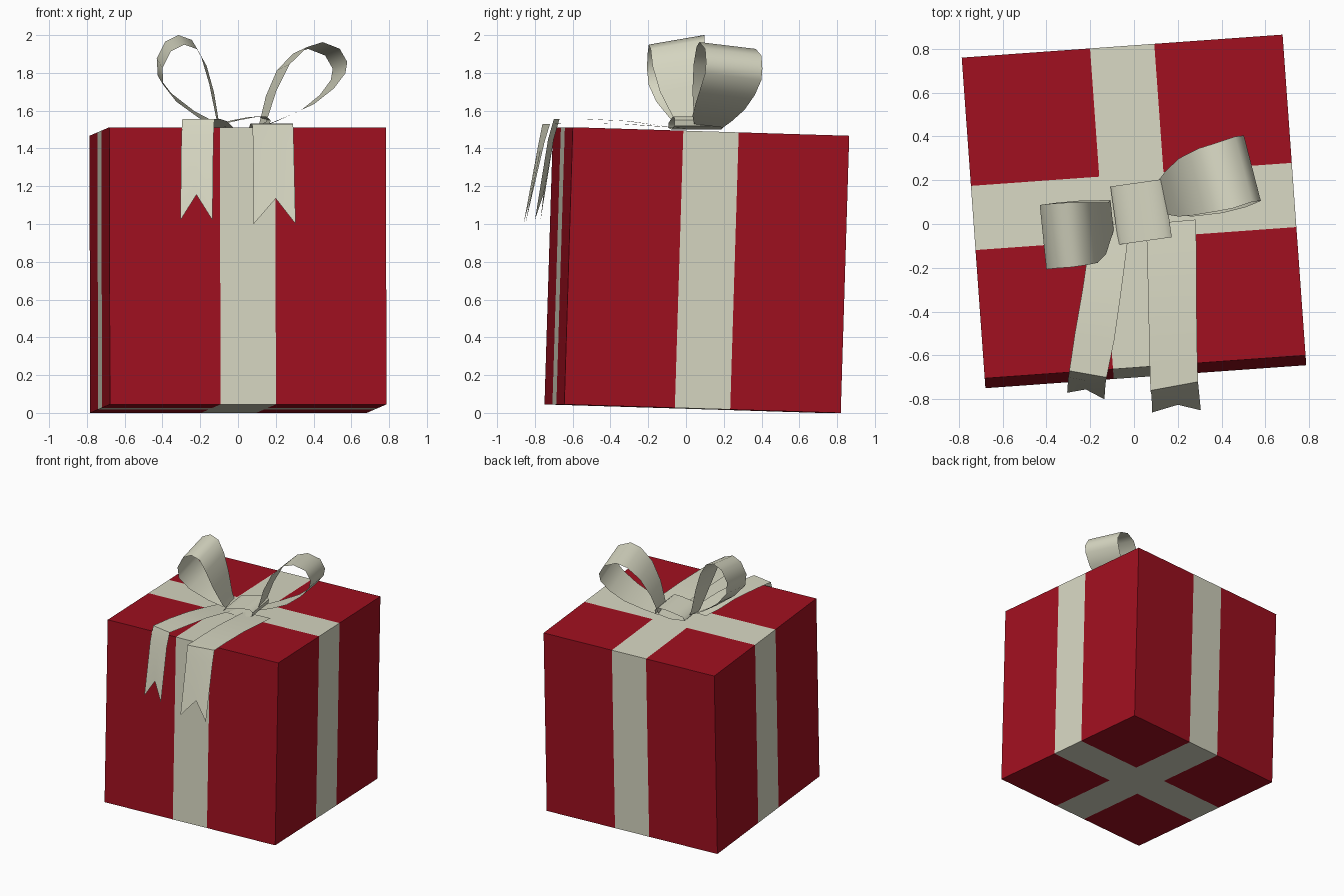
import bpy, bmesh
from math import radians
from mathutils import Matrix, Vector

if "Cube" in bpy.data.objects:
    bpy.data.objects.remove(bpy.data.objects["Cube"])


def material(name, rgb):
    m = bpy.data.materials.new(name)
    m.diffuse_color = (*rgb, 1)
    m.use_nodes = True
    m.node_tree.nodes["Principled BSDF"].inputs["Base Color"].default_value = m.diffuse_color
    return m


RED = material("red_paper", (0.35, 0.005, 0.014))
CREAM = material("cream_ribbon", (0.68, 0.68, 0.54))


def add_object(name, bm, mats, smooth=True):
    mesh = bpy.data.meshes.new(name)
    bm.to_mesh(mesh)
    bm.free()
    for m in mats:
        mesh.materials.append(m)
    ob = bpy.data.objects.new(name, mesh)
    bpy.context.collection.objects.link(ob)
    if smooth:
        bpy.ops.object.select_all(action='DESELECT')
        ob.select_set(True)
        bpy.context.view_layer.objects.active = ob
        bpy.ops.object.shade_smooth_by_angle(angle=radians(50))
    return ob


def sheet(name, rows, closed=False):
    """Ribbon surface lofted through rows of points."""
    bm = bmesh.new()
    vr = [[bm.verts.new(p) for p in row] for row in rows]
    pairs = list(zip(vr, vr[1:]))
    if closed:
        pairs.append((vr[-1], vr[0]))
    for a, b in pairs:
        for i in range(len(a) - 1):
            bm.faces.new((a[i], a[i + 1], b[i + 1], b[i]))
    bmesh.ops.recalc_face_normals(bm, faces=bm.faces)
    return add_object(name, bm, [CREAM])


# gift box: cube cut into panels, with the flush ribbon bands coloured
SIDE, BAND = 1.468, 0.147
bm = bmesh.new()
bmesh.ops.create_cube(bm, size=SIDE)
for axis in (Vector((1, 0, 0)), Vector((0, 1, 0))):
    for s in (-1, 1):
        bmesh.ops.bisect_plane(bm, geom=bm.verts[:] + bm.edges[:] + bm.faces[:],
                               plane_co=axis * s * BAND, plane_no=axis)
for f in bm.faces:
    c = f.calc_center_median()
    f.material_index = int(min(abs(c.x), abs(c.y)) < BAND)
bm.transform(Matrix.Translation((0, 0.0575, 0.756))
             @ Matrix.Rotation(radians(4.1), 4, 'Z')
             @ Matrix.Rotation(radians(-1.76), 4, 'X'))
add_object("gift_box", bm, [RED, CREAM], smooth=False)


# bow loops: centre path as (x, y, z, ribbon width) and a crosswise direction
def bow_loop(name, path, across):
    d = Vector(across).normalized()
    sheet(name, [[Vector(p[:3]) + d * p[3] * k for k in (-0.5, 0.5)] for p in path])


bow_loop("bow_loop_left", [
    (-0.10, 0.04, 1.52, .14), (-0.22, 0.01, 1.58, .20), (-0.34, -0.03, 1.67, .26),
    (-0.41, -0.055, 1.76, .29), (-0.415, -0.06, 1.85, .30), (-0.37, -0.055, 1.94, .30),
    (-0.30, -0.05, 1.975, .30), (-0.23, -0.045, 1.95, .29), (-0.18, -0.04, 1.86, .28),
    (-0.14, -0.02, 1.72, .24), (-0.11, 0.02, 1.56, .16), (-0.10, 0.04, 1.52, .14),
], (0.03, -0.29, -0.05))
bow_loop("bow_loop_right", [
    (0.14, 0.12, 1.52, .16), (0.24, 0.14, 1.56, .22), (0.37, 0.18, 1.62, .27),
    (0.47, 0.22, 1.70, .30), (0.53, 0.25, 1.78, .31), (0.54, 0.255, 1.84, .31),
    (0.50, 0.25, 1.91, .31), (0.41, 0.22, 1.945, .31), (0.33, 0.20, 1.92, .30),
    (0.24, 0.17, 1.83, .27), (0.175, 0.14, 1.69, .22), (0.13, 0.12, 1.53, .16),
], (0.075, -0.29, 0.035))

# knot: flattened ribbon ring between the loops
knot = [(-0.12, 1.51), (-0.105, 1.535), (-0.04, 1.55), (0.04, 1.565), (0.10, 1.57),
        (0.125, 1.55), (0.12, 1.52), (0.0, 1.50)]
turn = Matrix.Translation((0.03, 0.055, 0)) @ Matrix.Rotation(radians(8), 4, 'Z')
sheet("bow_knot", [[turn @ Vector((x, y, z)) for y in (-0.134, 0.134)] for x, z in knot],
      closed=True)


# tails: rows of (left x, left y, right x, right y, z), ending in a swallowtail notch
def tail(name, rows, notch):
    pts = []
    for lx, ly, rx, ry, z in rows:
        l, r = Vector((lx, ly, z)), Vector((rx, ry, z))
        pts.append([l, (l + r) / 2, r])
    pts[-1][1] = Vector(notch)
    sheet(name, pts)


tail("ribbon_tail_left", [
    (-0.18, 0.0, -0.02, 0.0, 1.505), (-0.21, -0.13, -0.035, -0.13, 1.52),
    (-0.235, -0.3, -0.06, -0.32, 1.545), (-0.27, -0.5, -0.09, -0.53, 1.555),
    (-0.295, -0.67, -0.125, -0.70, 1.555), (-0.30, -0.70, -0.13, -0.73, 1.45),
    (-0.305, -0.77, -0.135, -0.80, 1.02),
], (-0.22, -0.755, 1.155))
tail("ribbon_tail_right", [
    (0.055, 0.0, 0.28, 0.02, 1.505), (0.06, -0.13, 0.285, -0.1, 1.515),
    (0.065, -0.35, 0.285, -0.33, 1.53), (0.07, -0.58, 0.288, -0.56, 1.532),
    (0.075, -0.76, 0.292, -0.72, 1.53), (0.08, -0.78, 0.295, -0.75, 1.43),
    (0.083, -0.86, 0.305, -0.85, 1.0),
], (0.20, -0.825, 1.135))
